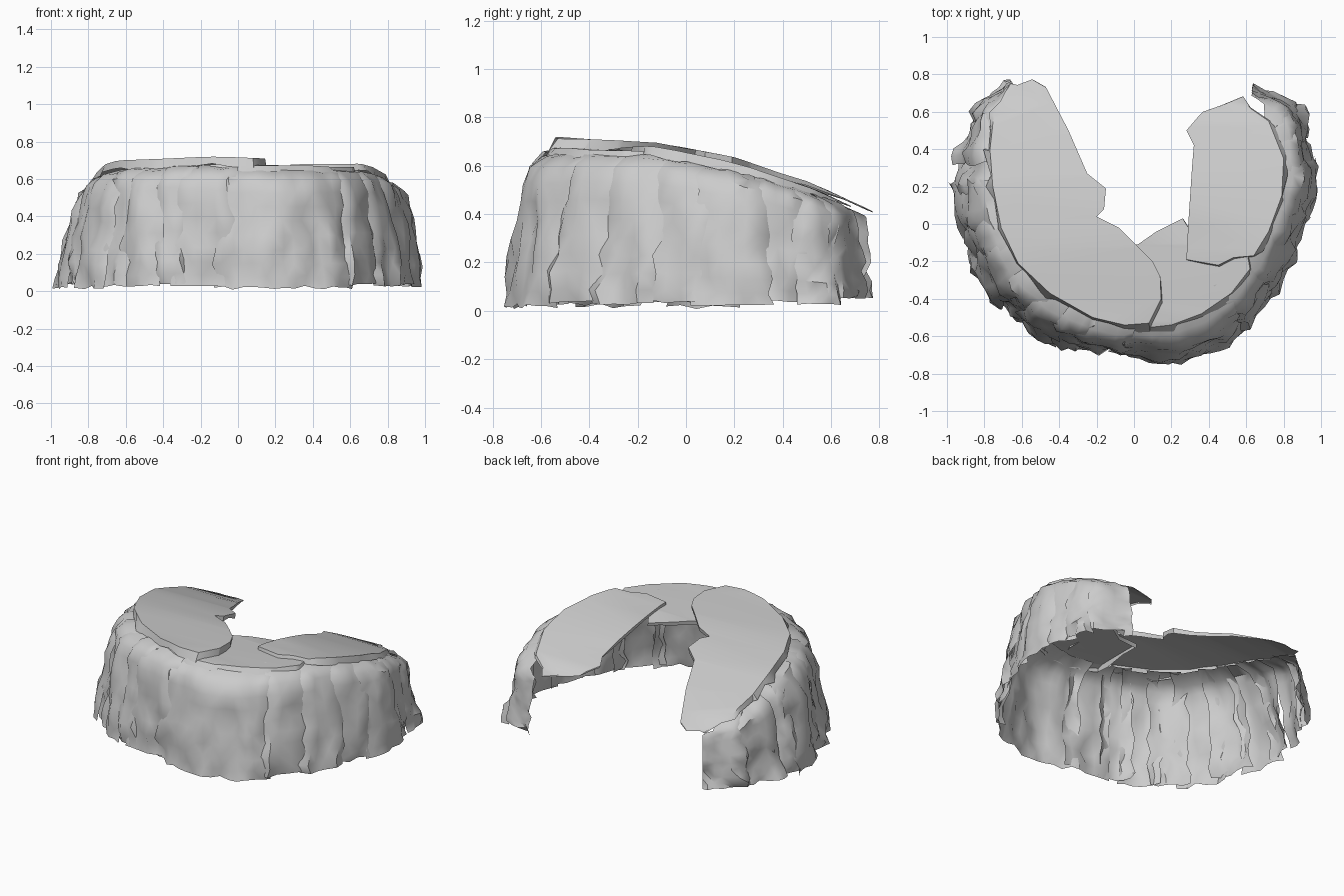
import bpy, bmesh, math, random
from mathutils import Vector, noise

if "Cube" in bpy.data.objects:
    bpy.data.objects.remove(bpy.data.objects["Cube"])

random.seed(7)

# paired footprint / rim points, running left-back -> front -> right-back
BASE = [(-.66, .77), (-.83, .64), (-.92, .4), (-.97, .18), (-.91, -.1), (-.78, -.36),
        (-.58, -.55), (-.36, -.67), (-.1, -.67), (.15, -.74), (.4, -.68), (.6, -.56),
        (.78, -.32), (.91, -.05), (.97, .2), (.93, .45), (.88, .64), (.63, .73)]
RIM = [(-.64, .74), (-.75, .6), (-.78, .42), (-.77, .18), (-.73, -.04), (-.64, -.25),
       (-.46, -.42), (-.25, -.53), (-.05, -.57), (.15, -.57), (.36, -.5), (.53, -.38),
       (.65, -.2), (.75, 0), (.81, .22), (.82, .42), (.77, .57), (.63, .69)]
HEIGHT = [(-.8, .715), (-.5, .715), (-.1, .695), (.2, .635), (.5, .535), (.8, .40)]
INWARD = [(0, 0), (.15, .04), (.4, .22), (.7, .43), (.88, .6), (.95, .82), (1, 1)]
STEPS = [0, .09, .2, .32, .44, .56, .68, .8, .9, .96, 1]


def interp(table, x):
    x = min(max(x, table[0][0]), table[-1][0])
    for (a, va), (b, vb) in zip(table, table[1:]):
        if x <= b:
            return va + (vb - va) * (x - a) / (b - a)


def along(path, u):
    u = min(max(u, 0), len(path) - 1.0001)
    i = int(u)
    p = [Vector(path[min(max(i + k, 0), len(path) - 1)]) for k in (-1, 0, 1, 2)]
    t = u - i
    return .5 * (2 * p[1] + (p[2] - p[0]) * t + (2 * p[0] - 5 * p[1] + 4 * p[2] - p[3]) * t * t
                 + (3 * p[1] - p[0] - 3 * p[2] + p[3]) * t ** 3)


def finish(bm, name, angle):
    mesh = bpy.data.meshes.new(name)
    bm.to_mesh(mesh)
    bm.free()
    ob = bpy.data.objects.new(name, mesh)
    bpy.context.collection.objects.link(ob)
    bpy.ops.object.select_all(action='DESELECT')
    ob.select_set(True)
    bpy.context.view_layer.objects.active = ob
    bpy.ops.object.shade_smooth_by_angle(angle=math.radians(angle))


def rock_panel(name, u0, u1, push, low, drop, lean=1.0):
    """One open sheet of cliff face with ragged side edges and a lip under the caps."""
    bm = bmesh.new()
    cols = max(5, int((u1 - u0) * 5))
    seed = Vector((u0 * 9.1, u1 * 5.3, push * 40))
    grid = []
    for t in STEPS:
        a = u0 + random.uniform(-.07, .07) * (u0 > 0)
        b = u1 + random.uniform(-.07, .07) * (u1 < 17)
        row = []
        for i in range(cols + 1):
            u = a + (b - a) * i / cols
            p, r = along(BASE, u), along(RIM, u)
            tan = along(BASE, min(u + .2, 17)) - along(BASE, max(u - .2, 0))
            out = Vector((tan.y, -tan.x)).normalized()
            q = p.lerp(r, interp(INWARD, t) * (lean if t < .93 else 1))
            ridge = noise.noise(Vector((u * 2.2, t * 1.2, 0)) + seed)
            chip = noise.noise(Vector((u * 2.6, t * 5, 3)) + seed)
            d = push + (.032 * ridge + .042 * chip + random.uniform(-.008, .008)) * (1 - .7 * (t > .93))
            if i in (0, cols) and 0 < u < 17:
                d -= .025
            q += out * d * (1 - .4 * t)
            if t > .93 and .5 < u < 16.3:
                q -= out * (.09 if t == 1 else .005)
            top = interp(HEIGHT, q.y) - .03 - drop * (1 if t < 1 else .4)
            top += .012 * noise.noise(Vector((u * 3, 7, 0)))
            z0 = low + .018 * (1 + noise.noise(Vector((u * 3.3, 1, 5))))
            f = {.96: .97, 1: .99}.get(t, t)
            row.append(bm.verts.new((q.x, q.y, z0 + (top - z0) * f)))
        grid.append(row)
    for lo, hi in zip(grid, grid[1:]):
        for i in range(cols):
            bm.faces.new((lo[i], lo[i + 1], hi[i + 1], hi[i]))
    # irregular diagonals give the chipped look
    bmesh.ops.triangulate(bm, faces=bm.faces[:], quad_method='SHORT_EDGE')
    finish(bm, name, 45)


def cap_slab(name, outline, offset, depth):
    """Thin sloping capstone: top surface with a short skirt, open beneath."""
    bm = bmesh.new()
    bm.faces.new([bm.verts.new((x, y, 0)) for x, y in outline])
    for n in range(-4, 6):
        bmesh.ops.bisect_plane(bm, geom=bm.verts[:] + bm.edges[:] + bm.faces[:],
                               plane_co=(0, n * .13, 0), plane_no=(0, 1, 0))
    bmesh.ops.triangulate(bm, faces=bm.faces[:])
    for v in bm.verts:
        v.co.z = interp(HEIGHT, v.co.y) + offset + .006 * noise.noise(v.co * 4)
    rim = [e for e in bm.edges if e.is_boundary]
    ext = bmesh.ops.extrude_edge_only(bm, edges=rim)['geom']
    for v in ext:
        if isinstance(v, bmesh.types.BMVert):
            taper = 1 if v.co.y < .2 else max(.25, 1 - (v.co.y - .2) * 1.5)
            away = Vector((v.co.x, v.co.y - .2, 0))
            edge = away.length > .5 and v.co.y < .62
            v.co.z -= depth * taper * random.uniform(.7, 1.2) * (1 if edge else .6)
            v.co += away.normalized() * (random.uniform(.005, .04) if edge else .005)
    bmesh.ops.recalc_face_normals(bm, faces=bm.faces[:])
    if sum(f.normal.z for f in bm.faces) < 0:
        bmesh.ops.reverse_faces(bm, faces=bm.faces[:])
    finish(bm, name, 40)


# cliff face: start, end, outward push, foot height, drop of the top, lean
PANELS = [(0, 1.5, 0, .035, 0, 1), (1.2, 2.4, .012, .03, .01, 1), (2.1, 3.1, -.01, .02, .03, 1),
          (2.8, 3.9, .015, 0, .02, 1), (3.6, 4.6, 0, .02, .03, 1), (4.3, 5.4, .012, 0, .03, .9),
          (5.1, 6.0, 0, .01, .01, .9), (5.7, 6.7, .015, .01, .02, .9), (6.4, 7.3, -.005, .02, 0, .9),
          (7.0, 8.3, .015, .01, .01, .9), (7.9, 11.1, .012, 0, .03, .8),
          (10.8, 12.0, 0, .02, .02, .95), (11.7, 12.7, .015, .01, .02, 1),
          (12.4, 13.6, -.005, .02, .02, .9), (13.3, 14.6, .02, .005, .02, .85),
          (14.3, 15.3, 0, .02, .01, .85), (15.0, 16.1, .015, .01, .01, .85),
          (15.8, 17, 0, .035, 0, .85)]
for n, args in enumerate(PANELS):
    rock_panel(f"cliff_panel_{n + 1}", *args)

# overlapping capstones
cap_slab("left_capstone", [
    (-.66, .75), (-.62, .74), (-.54, .77), (-.47, .73), (-.35, .5), (-.25, .27), (-.15, .19), (-.16, .08),
    (-.2, .04), (-.08, -.02), (.02, -.12), (.1, -.2), (.14, -.28), (.145, -.4), (.08, -.53),
    (-.05, -.54), (-.22, -.5), (-.45, -.37), (-.62, -.21), (-.71, -.02), (-.755, .2),
    (-.77, .4), (-.75, .58)], 0, .05)
cap_slab("middle_capstone", [
    (-.12, -.12), (.02, -.11), (.12, -.04), (.26, .03), (.34, -.1), (.6, -.13), (.62, -.24),
    (.52, -.37), (.36, -.48), (.2, -.54), (.02, -.56), (-.15, -.51)], -.042, .04)
cap_slab("right_capstone", [
    (.28, .5), (.34, .57), (.46, .63), (.58, .68), (.62, .62), (.72, .55), (.8, .35), (.79, .15),
    (.72, -.04), (.64, -.17), (.53, -.18), (.45, -.22), (.28, -.19), (.29, 0), (.31, .3),
    (.32, .42)], -.02, .045)
